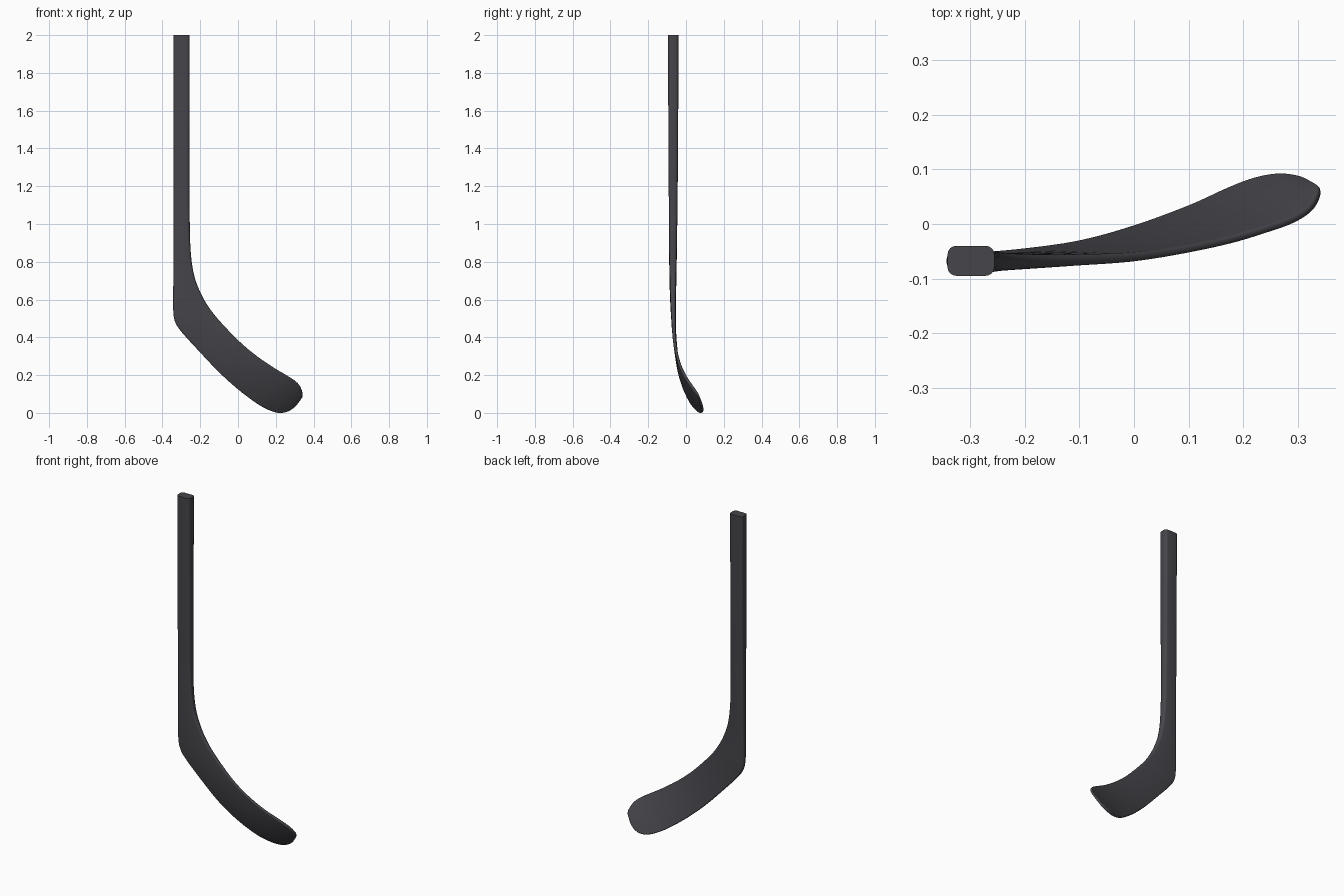
import bpy, bmesh, math
from mathutils import Vector

if "Cube" in bpy.data.objects:
    bpy.data.objects.remove(bpy.data.objects["Cube"])

# Stations down the stick: heel-side edge (x,y,z), toe-side edge (x,y,z), thickness
STATIONS = [
    (-.342, -.0675, 2.0, -.256, -.0675, 2.0, .055),
    (-.342, -.0675, 1.5, -.256, -.0675, 1.5, .052),
    (-.342, -.068, 1.1, -.256, -.068, 1.1, .046),
    (-.342, -.069, .80, -.252, -.069, .88, .040),
    (-.343, -.069, .64, -.235, -.069, .74, .034),
    (-.343, -.067, .545, -.20, -.069, .64, .029),
    (-.334, -.065, .485, -.155, -.068, .56, .025),
    (-.30, -.063, .43, -.10, -.066, .49, .021),
    (-.20, -.052, .32, 0, -.061, .385, .017),
    (-.10, -.036, .215, .09, -.048, .308, .015),
    (0, -.008, .125, .18, -.029, .245, .015),
    (.10, .029, .05, .25, -.008, .203, .015),
    (.17, .061, .013, .29, .006, .178, .015),
    (.22, .080, .001, .318, .022, .155, .015),
    (.265, .088, .010, .333, .038, .132, .015),
    (.302, .084, .036, .341, .057, .105, .014),
    (.329, .073, .072, .340, .066, .088, .011),
]
STEPS, CORNER = 6, 4


def spline(i, u):
    """Catmull-Rom blend of whole station rows."""
    rows = [STATIONS[min(max(i + k, 0), len(STATIONS) - 1)] for k in (-1, 0, 1, 2)]
    return [.5 * (2 * b + (c - a) * u + (2 * a - 5 * b + 4 * c - d) * u ** 2
                  + (3 * b - a - 3 * c + d) * u ** 3) for a, b, c, d in zip(*rows)]


rows = [spline(i, s / STEPS) for i in range(len(STATIONS) - 1) for s in range(STEPS)]
rows.append(list(STATIONS[-1]))
low = [Vector(r[0:3]) for r in rows]
high = [Vector(r[3:6]) for r in rows]
mid = [(a + b) / 2 for a, b in zip(low, high)]


def section(i):
    """Rounded rectangle spanning the two edges."""
    across = high[i] - low[i]
    w, t = across.length, rows[i][6]
    along = mid[min(i + 1, len(mid) - 1)] - mid[max(i - 1, 0)]
    normal = across.cross(along).normalized()
    across.normalize()
    r = min(.016, t * .42, w * .42)
    pts = []
    for q, (sx, sy) in enumerate([(1, 1), (-1, 1), (-1, -1), (1, -1)]):
        for k in range(CORNER + 1):
            a = (q + k / CORNER) * math.pi / 2
            pts.append(mid[i] + across * (sx * (w / 2 - r) + r * math.cos(a))
                       + normal * (sy * (t / 2 - r) + r * math.sin(a)))
    return pts


# Loft the shaft and blade as one continuous skin, capped at both ends
bm = bmesh.new()
rings = [[bm.verts.new(p) for p in section(i)] for i in range(len(rows))]
n = len(rings[0])
for a, b in zip(rings, rings[1:]):
    for k in range(n):
        bm.faces.new((a[k], a[(k + 1) % n], b[(k + 1) % n], b[k]))
bm.faces.new(rings[0])
bm.faces.new(rings[-1])
bmesh.ops.recalc_face_normals(bm, faces=bm.faces)
mesh = bpy.data.meshes.new("stick")
bm.to_mesh(mesh)
bm.free()
stick = bpy.data.objects.new("stick_shaft_and_blade", mesh)
bpy.context.collection.objects.link(stick)

# Dark graphite finish
mat = bpy.data.materials.new("graphite")
mat.diffuse_color = (.06, .06, .07, 1)
mat.use_nodes = True
mat.node_tree.nodes["Principled BSDF"].inputs["Base Color"].default_value = mat.diffuse_color
mesh.materials.append(mat)

bpy.context.view_layer.objects.active = stick
stick.select_set(True)
bpy.ops.object.shade_smooth_by_angle(angle=math.radians(35))
